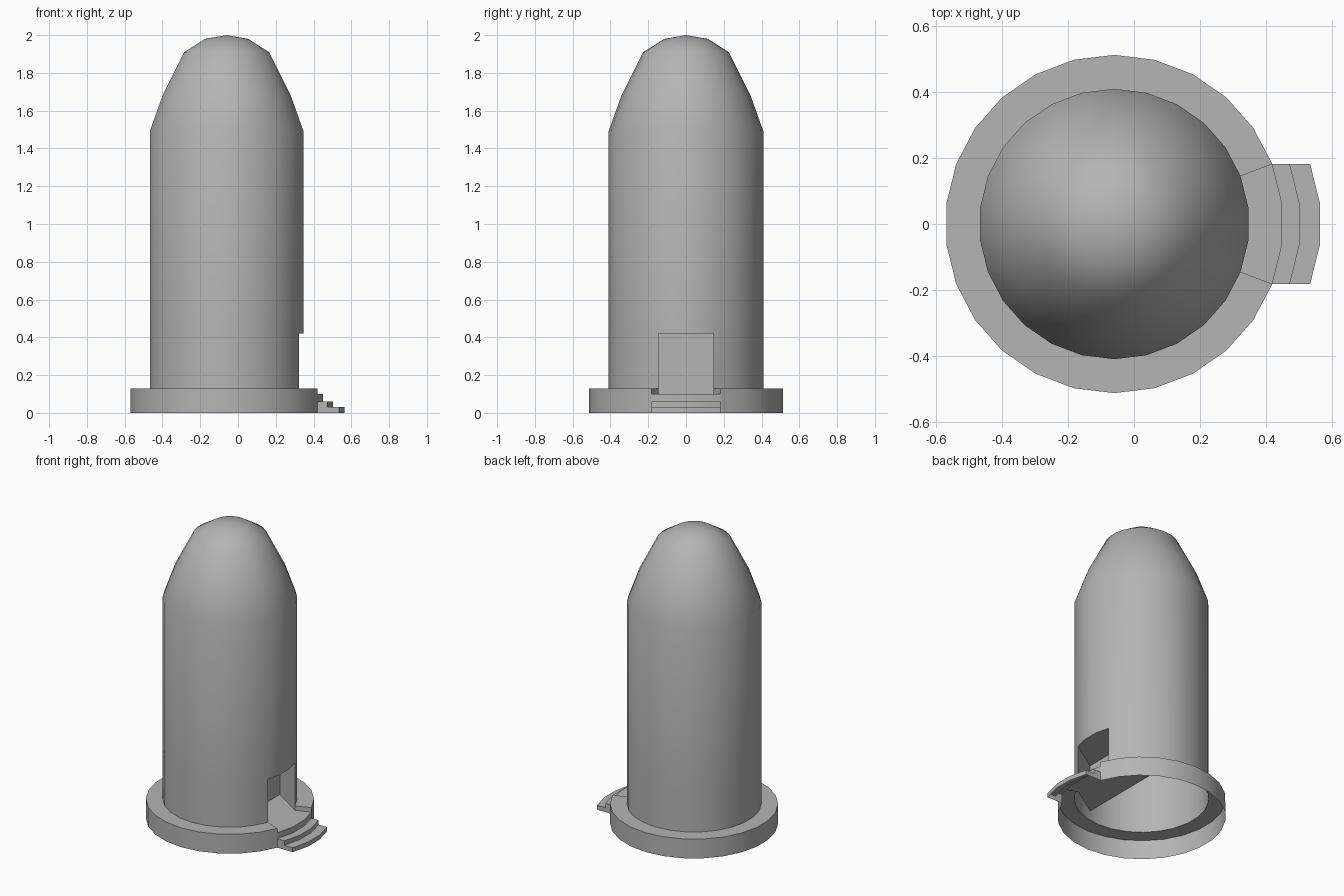
import bpy, bmesh
from math import pi, cos, sin, radians

if "Cube" in bpy.data.objects:
    bpy.data.objects.remove(bpy.data.objects["Cube"])

N = 26
CX = -0.06
R_BODY, R_RING = 0.41, 0.513
Z_FLOOR, Z_RING, Z_DOOR = 0.10, 0.13, 0.42

stone = bpy.data.materials.new("mid_grey")
stone.diffuse_color = (0.46, 0.46, 0.46, 1)
stone.use_nodes = True
stone.node_tree.nodes["Principled BSDF"].inputs["Base Color"].default_value = stone.diffuse_color


def pt(r, i, z, dx=0.0):
    a = (i + 0.5) * 2 * pi / N
    return (CX + r * cos(a) + dx, r * sin(a), z)


def finish(name, faces):
    bm = bmesh.new()
    for f in faces:
        bm.faces.new([bm.verts.new(p) for p in f])
    bmesh.ops.remove_doubles(bm, verts=bm.verts, dist=0.0005)
    bmesh.ops.recalc_face_normals(bm, faces=bm.faces)
    me = bpy.data.meshes.new(name)
    bm.to_mesh(me)
    bm.free()
    me.materials.append(stone)
    ob = bpy.data.objects.new(name, me)
    bpy.context.collection.objects.link(ob)
    bpy.ops.object.select_all(action='DESELECT')
    ob.select_set(True)
    bpy.context.view_layer.objects.active = ob
    bpy.ops.object.shade_smooth_by_angle(angle=radians(45))
    return ob


# Hollow shell: base ring, wall and dome, with three wall segments left open for the door
profile = [(R_RING, 0), (R_RING, Z_RING), (R_BODY, Z_RING), (R_BODY, Z_DOOR), (R_BODY, 1.49),
           (0.342, 1.68), (0.226, 1.91), (0.115, 1.98), (0, 2.0)]
door_segments = (-2, -1, 0)
faces = []
for (r0, z0), (r1, z1) in zip(profile, profile[1:]):
    for i in range(-2, N - 2):
        if i in door_segments and z1 <= Z_DOOR:
            continue
        f = [pt(r0, i, z0), pt(r0, i + 1, z0), pt(r1, i + 1, z1)]
        if r1 > 0:
            f.append(pt(r1, i, z1))
        faces.append(f)
finish("tower_shell", faces)

# Landing and curved steps down to the ground
S1, S2 = 0.053, 0.115
rows = [(R_BODY, Z_FLOOR, 0), (R_RING, Z_FLOOR, 0), (R_RING, 0.06, 0),
        (R_RING, 0.06, S1), (R_RING, 0.03, S1), (R_RING, 0.03, S2), (R_RING, 0, S2)]
faces = []
for (r0, z0, d0), (r1, z1, d1) in zip(rows, rows[1:]):
    for i in door_segments:
        faces.append([pt(r0, i, z0, d0), pt(r0, i + 1, z0, d0),
                      pt(r1, i + 1, z1, d1), pt(r1, i, z1, d1)])
for i in (-2, 1):
    # step ends
    for d0, d1, z in ((0, S1, 0.06), (S1, S2, 0.03)):
        faces.append([pt(R_RING, i, 0, d0), pt(R_RING, i, 0, d1),
                      pt(R_RING, i, z, d1), pt(R_RING, i, z, d0)])
    # cheeks where the ring is cut
    faces.append([pt(R_BODY, i, Z_FLOOR), pt(R_RING, i, Z_FLOOR),
                  pt(R_RING, i, Z_RING), pt(R_BODY, i, Z_RING)])
finish("entrance_steps", faces)


# Room behind the door, widening inward
def room_outline(z):
    return [pt(R_BODY, i, z) for i in range(-2, 2)] + [(0.115, 0.28, z), (0.115, -0.28, z)]


low, high = room_outline(Z_FLOOR), room_outline(Z_DOOR)
faces = [low, high]
for a, b in ((3, 4), (4, 5), (5, 0)):
    faces.append([low[a], low[b], high[b], high[a]])
finish("door_recess", faces)
